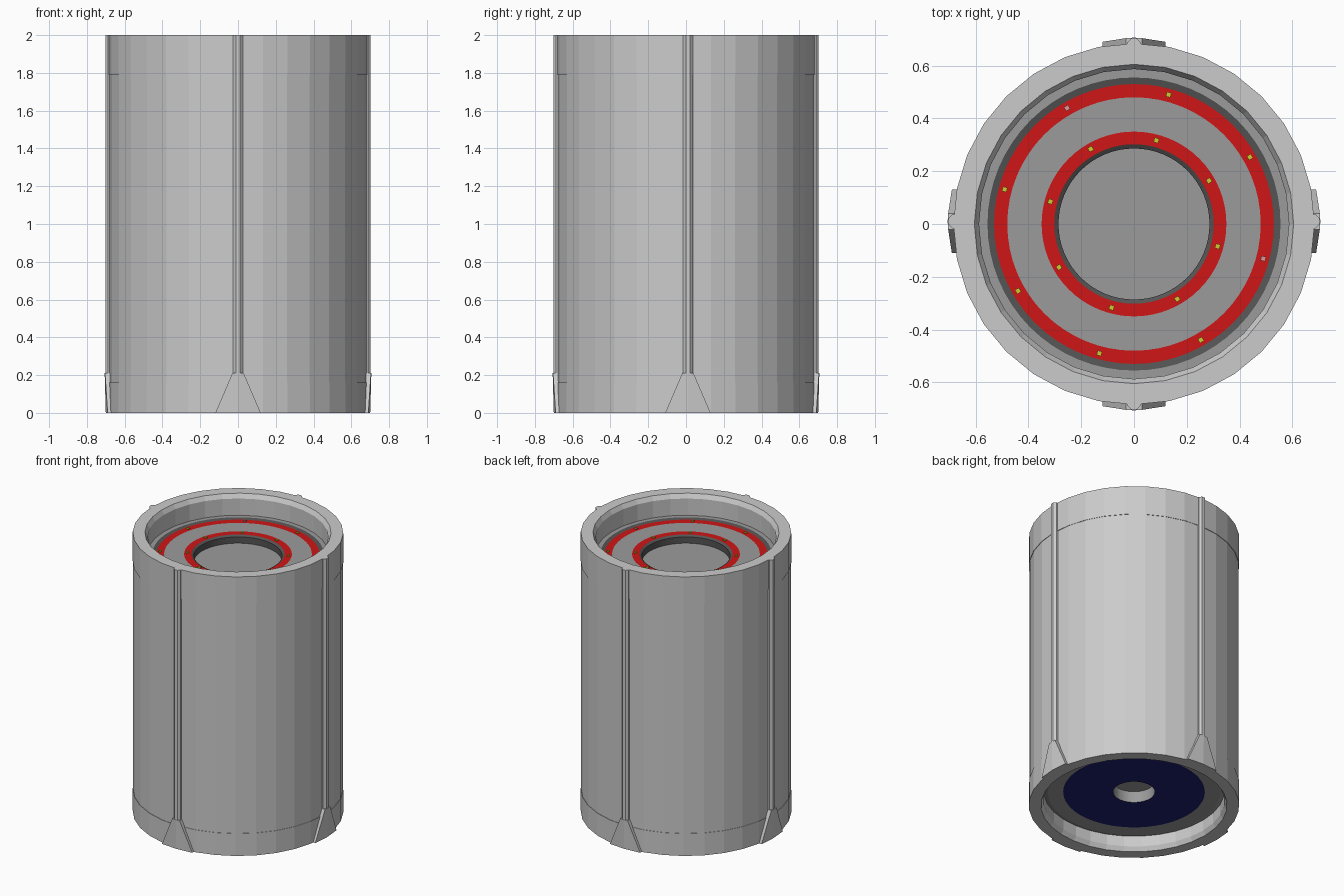
import bpy, bmesh, math
from mathutils import Matrix

if "Cube" in bpy.data.objects:
    bpy.data.objects.remove(bpy.data.objects["Cube"])


def material(name, r, g, b):
    m = bpy.data.materials.new(name)
    m.diffuse_color = (r, g, b, 1)
    m.use_nodes = True
    m.node_tree.nodes["Principled BSDF"].inputs["Base Color"].default_value = m.diffuse_color
    return m


HULL = material("hull grey", 0.60, 0.60, 0.60)
DECK = material("deck grey", 0.33, 0.33, 0.33)
DARK = material("dark grey", 0.09, 0.09, 0.09)
RED = material("red", 0.62, 0.008, 0.008)
NAVY = material("navy", 0.012, 0.012, 0.16)
YELLOW = material("yellow", 0.65, 0.60, 0.03)
PINK = material("pink", 0.75, 0.30, 0.30)


def finish(name, bm, mats):
    me = bpy.data.meshes.new(name)
    bm.to_mesh(me)
    bm.free()
    for m in mats:
        me.materials.append(m)
    ob = bpy.data.objects.new(name, me)
    bpy.context.collection.objects.link(ob)
    return ob


def lathe(name, profile, mats, n=32, bands=None, closed=False):
    """Revolve (r, z) points about z; bands gives the material of each segment."""
    bm = bmesh.new()
    rings = []
    for r, z in profile:
        if r == 0:
            rings.append([bm.verts.new((0, 0, z))] * n)
        else:
            rings.append([bm.verts.new((r * math.cos(2 * math.pi * i / n),
                                        r * math.sin(2 * math.pi * i / n), z)) for i in range(n)])
    count = len(rings) if closed else len(rings) - 1
    for k in range(count):
        a, b = rings[k], rings[(k + 1) % len(rings)]
        for i in range(n):
            j = (i + 1) % n
            vs = list(dict.fromkeys((a[i], a[j], b[j], b[i])))
            bm.faces.new(vs).material_index = bands[k] if bands else 0
    return finish(name, bm, mats)


# Outer hull wall
lathe("hull_wall", [(0.681, 0.15), (0.681, 1.80)], [HULL])

# Top and bottom collars, open in the middle
lathe("top_collar", [(0.684, 1.79), (0.684, 2.0), (0.605, 2.0), (0.587, 1.97),
                     (0.587, 1.84), (0.67, 1.79)], [HULL], closed=True)
lathe("bottom_collar", [(0.67, 0.16), (0.587, 0.12), (0.587, 0.03), (0.605, 0),
                        (0.684, 0), (0.684, 0.16)], [HULL], closed=True)

# Top deck: dark gap, two red bands and a shallow round well
lathe("top_deck", [(0.60, 1.85), (0.555, 1.85), (0.53, 1.845), (0.48, 1.845), (0.35, 1.845),
                   (0.302, 1.845), (0.286, 1.835), (0.286, 1.79), (0, 1.79)],
      [DECK, DARK, RED], 64, [0, 1, 2, 0, 2, 1, 1, 0])

# Bottom deck: navy ring around a small port
lathe("bottom_deck", [(0, 0.18), (0.135, 0.18), (0.135, 0.10), (0.46, 0.10),
                      (0.56, 0.10), (0.60, 0.11)],
      [DECK, NAVY], 64, [0, 0, 1, 0, 0])

# Small marker lamps on the red bands
for band, radius in (("outer", 0.507), ("inner", 0.328)):
    for k in range(8):
        a = math.radians(-15 + 45 * k)
        bm = bmesh.new()
        bmesh.ops.create_cube(bm, size=1)
        bm.transform(Matrix.Rotation(a, 4, 'Z') @ Matrix.Translation((radius, 0, 1.847))
                     @ Matrix.Diagonal((0.018, 0.018, 0.008, 1)))
        pink = band == "outer" and k in (0, 3)
        finish(f"{band}_lamp_{k}", bm, [PINK if pink else YELLOW])

# Four vertical rods, each ending in a flared foot
for k in range(4):
    turn = Matrix.Translation((0, 0.01 if k % 2 == 0 else 0, 0)) @ Matrix.Rotation(k * math.pi / 2, 4, 'Z')

    bm = bmesh.new()
    bmesh.ops.create_cone(bm, cap_ends=True, segments=8, radius1=0.029, radius2=0.029, depth=1.82)
    bm.transform(turn @ Matrix.Translation((0.676, 0, 1.09))
                 @ Matrix.Rotation(math.pi / 8, 4, 'Z'))
    finish(f"rod_{k}", bm, [HULL])

    bm = bmesh.new()
    levels = []
    for z, w, edge, mid in ((0, 0.12, 0.690, 0.700), (0.21, 0.03, 0.704, 0.706)):
        levels.append([bm.verts.new((x, y, z)) for x, y in
                       ((0.655, -w), (edge, -w), (mid, 0), (edge, w), (0.655, w))])
    low, high = levels
    for i in range(5):
        j = (i + 1) % 5
        bm.faces.new((low[i], low[j], high[j], high[i]))
    bm.faces.new(low[::-1])
    bm.faces.new(high)
    bm.transform(turn)
    finish(f"foot_{k}", bm, [HULL])

# Make all surfaces face outward / towards the viewer
for name in ("top_deck", "bottom_deck", "hull_wall", "top_collar", "bottom_collar"):
    me = bpy.data.objects[name].data
    bm = bmesh.new()
    bm.from_mesh(me)
    if "collar" in name:
        bmesh.ops.recalc_face_normals(bm, faces=bm.faces)
    else:
        bm.normal_update()
        # one sample face tells whether the whole consistent sheet is flipped
        want = {"top_deck": lambda f: f.normal.z, "bottom_deck": lambda f: -f.normal.z,
                "hull_wall": lambda f: f.normal.dot(f.calc_center_median())}[name]
        if sum(want(f) * f.calc_area() for f in bm.faces) < 0:
            bmesh.ops.reverse_faces(bm, faces=bm.faces)
    bm.to_mesh(me)
    bm.free()
